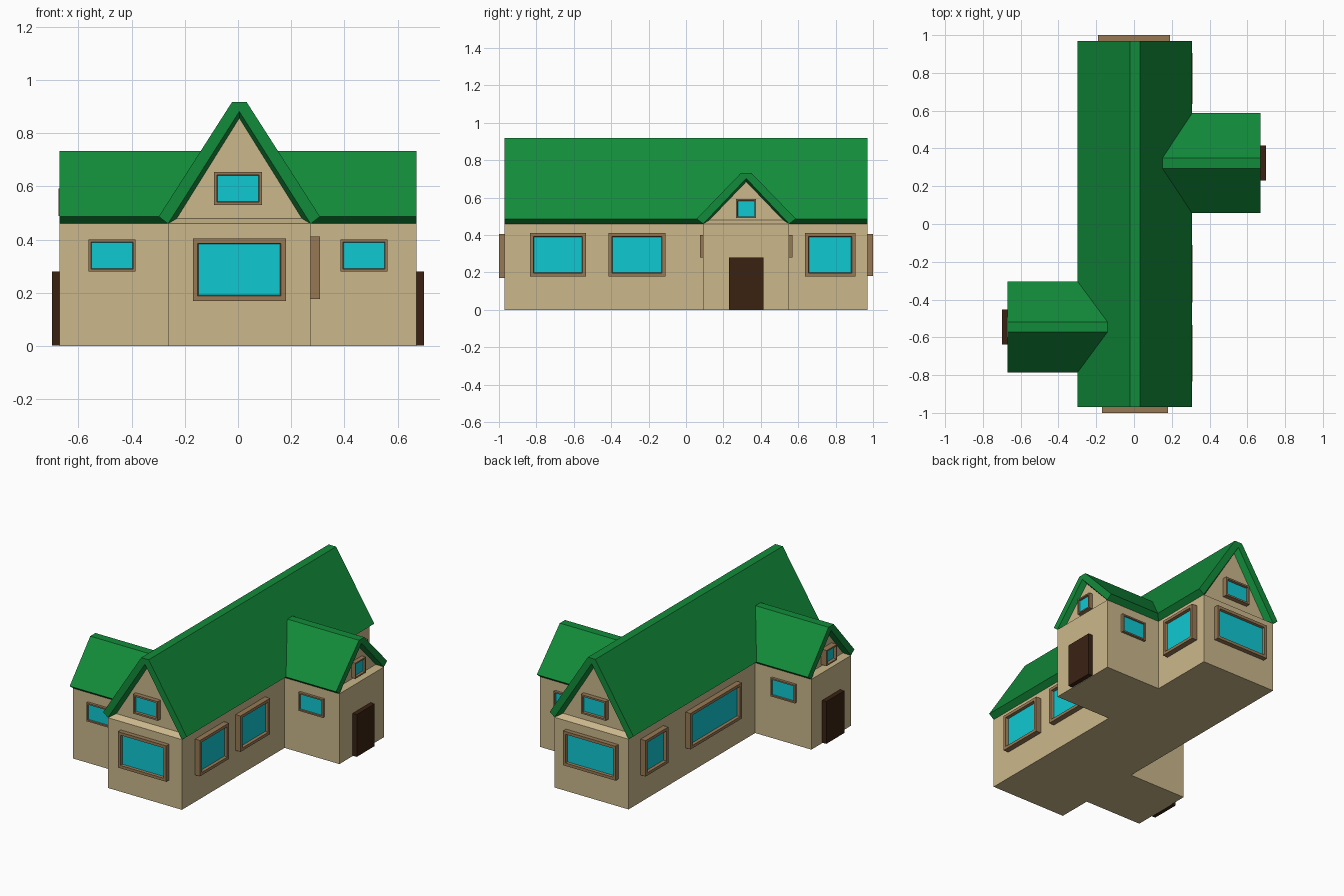
import bpy, bmesh

if "Cube" in bpy.data.objects:
    bpy.data.objects.remove(bpy.data.objects["Cube"])


def material(name, rgb):
    m = bpy.data.materials.new(name)
    m.diffuse_color = (*rgb, 1)
    m.use_nodes = True
    m.node_tree.nodes["Principled BSDF"].inputs["Base Color"].default_value = m.diffuse_color
    return m


TAN = material("plaster", (0.60, 0.48, 0.26))
GREEN = material("roof_green", (0.006, 0.26, 0.042))
WOOD = material("frame_wood", (0.31, 0.19, 0.09))
GLASS = material("glass", (0.005, 0.58, 0.65))
DOOR = material("door_wood", (0.042, 0.016, 0.006))


def build(name, faces, mats):
    """faces: list of (corner points, material index)"""
    bm = bmesh.new()
    for pts, mi in faces:
        bm.faces.new([bm.verts.new(p) for p in pts]).material_index = mi
    bmesh.ops.remove_doubles(bm, verts=bm.verts, dist=1e-5)
    bmesh.ops.recalc_face_normals(bm, faces=bm.faces)
    me = bpy.data.meshes.new(name)
    bm.to_mesh(me)
    bm.free()
    for m in mats:
        me.materials.append(m)
    ob = bpy.data.objects.new(name, me)
    bpy.context.collection.objects.link(ob)
    return ob


CX, HALF, END = 0.005, 0.268, 0.97      # main hall
WING_X, EAVE, TOP = 0.67, 0.46, 0.918
R_Y, R_H = 0.322, 0.23                  # right wing centre and half width
L_Y, L_H = -0.545, 0.205                # left wing
XL, XR = CX - HALF, CX + HALF

# Walls: one extruded floor plan
plan = [(XL, -END), (XR, -END), (XR, R_Y - R_H), (WING_X, R_Y - R_H),
        (WING_X, R_Y + R_H), (XR, R_Y + R_H), (XR, END), (XL, END),
        (XL, L_Y + L_H), (-WING_X, L_Y + L_H), (-WING_X, L_Y - L_H), (XL, L_Y - L_H)]
wall_faces = [([(x, y, 0) for x, y in plan], 0)]
for a, b in zip(plan, plan[1:] + plan[:1]):
    wall_faces.append(([(*a, 0), (*b, 0), (*b, EAVE), (*a, EAVE)], 0))
build("walls", wall_faces, [TAN])


def roof(name, place, h, top, apex, inset_apex, start, end, recess, both):
    """Roof shell along t; each gable end has a recessed, tapered gable wall."""
    prof = [(-h, EAVE), (-h - 0.035, 0.487), (-0.027, top),
            (0.027, top), (h + 0.035, 0.487), (h, EAVE)]
    faces = []
    for p, q in zip(prof, prof[1:]):
        faces.append(([place(p[0], start(p[1]), p[1]), place(q[0], start(q[1]), q[1]),
                       place(q[0], end, q[1]), place(p[0], end, p[1])], 0))
    tri = [(-h, EAVE), (h, EAVE), (0, apex)]
    inner = [(-h + 0.033, 0.48), (h - 0.033, 0.48), (0, inset_apex)]
    for t, back in ([(end, end - recess)] + ([(-end, recess - end)] if both else [])):
        faces.append(([place(a, t, z) for a, z in prof + [(0, apex)]], 0))
        for i in range(3):
            j = (i + 1) % 3
            faces.append(([place(*p) for p in (
                (tri[i][0], t, tri[i][1]), (tri[j][0], t, tri[j][1]),
                (inner[j][0], back, inner[j][1]), (inner[i][0], back, inner[i][1]))],
                1 if i == 0 else 0))
        faces.append(([place(a, back, z) for a, z in inner], 1))
    build(name, faces, [GREEN, TAN])


def valley(z):
    """Distance from the hall's centre line to its roof surface at height z."""
    if z <= 0.487:
        return HALF + 0.035 * (z - EAVE) / 0.027
    return HALF + 0.035 - (z - 0.487) * (HALF + 0.008) / (TOP - 0.487)


# Roofs; the wings stop in the valleys of the main roof
roof("main_roof", lambda a, t, z: (CX + a, t, z), HALF, TOP, 0.882, 0.857,
     lambda z: -END, END, 0.04, True)
roof("right_wing_roof", lambda a, t, z: (t, R_Y + a, z), R_H, 0.733, 0.703, 0.685,
     lambda z: CX + valley(z), WING_X, 0.035, False)
roof("left_wing_roof", lambda a, t, z: (-t, L_Y + a, z), L_H, 0.733, 0.703, 0.685,
     lambda z: -CX + valley(z), WING_X, 0.035, False)


def window(name, side, wall, u0, u1, z0, z1, border, depth):
    """Framed window on the plane side=wall, side being one of +x -x +y -y."""
    s = 1 if side[0] == "+" else -1

    def at(u, z, d):
        return (wall + s * d, u, z) if side[1] == "x" else (u, wall + s * d, z)

    def ring(b, d):
        return [at(u0 + b, z0 + b, d), at(u1 - b, z0 + b, d),
                at(u1 - b, z1 - b, d), at(u0 + b, z1 - b, d)]
    rings = [ring(0, 0), ring(0, depth), ring(border * 0.85, depth), ring(border, depth * 0.5)]
    faces = [(rings[0], 0), (rings[-1], 1)]
    for r, q in zip(rings, rings[1:]):
        for i in range(4):
            j = (i + 1) % 4
            faces.append(([r[i], r[j], q[j], q[i]], 0))
    build(name, faces, [WOOD, GLASS])


# Hall end windows
window("front_window", "-y", -END, -0.17, 0.18, 0.17, 0.405, 0.022, 0.03)
window("back_window", "+y", END, -0.19, 0.19, 0.18, 0.405, 0.022, 0.03)
for n, side, s in (("front", "-y", -1), ("back", "+y", 1)):
    window(n + "_gable_window", side, s * (END - 0.04), -0.09, 0.09, 0.53, 0.655, 0.013, 0.03)

# Hall side windows
for i, (a, b) in enumerate([(-0.835, -0.535), (-0.415, -0.11), (0.635, 0.905)]):
    window(f"right_window_{i}", "+x", XR, a, b, 0.177, 0.412, 0.022, 0.036)
for i, (a, b) in enumerate([(0.61, 0.845), (-0.15, 0.38)]):
    window(f"left_window_{i}", "-x", XL, a, b, 0.177, 0.412, 0.022, 0.036)

# Wing windows and doors
for n, side, s, y, h, d in (("right", "+x", 1, R_Y, R_H, 0.028), ("left", "-x", -1, L_Y, L_H, 0.04)):
    u0, u1 = sorted((s * 0.385, s * 0.562))
    window(n + "_wing_front_window", "-y", y - h, u0, u1, 0.28, 0.4, 0.011, 0.017)
    window(n + "_wing_back_window", "+y", y + h, u0, u1, 0.28, 0.4, 0.011, 0.017)
    window(n + "_wing_gable_window", side, s * (WING_X - 0.035),
           y - 0.055, y + 0.053, 0.49, 0.592, 0.01, d)
    bpy.ops.mesh.primitive_cube_add(size=1, location=(s * (WING_X + 0.0125), y, 0.1415))
    door = bpy.context.object
    door.name = n + "_door"
    door.scale = (0.035 + 0.01, 0.186, 0.277)
    door.location.x = s * (WING_X + 0.03 - 0.0225)
    door.data.materials.append(DOOR)
